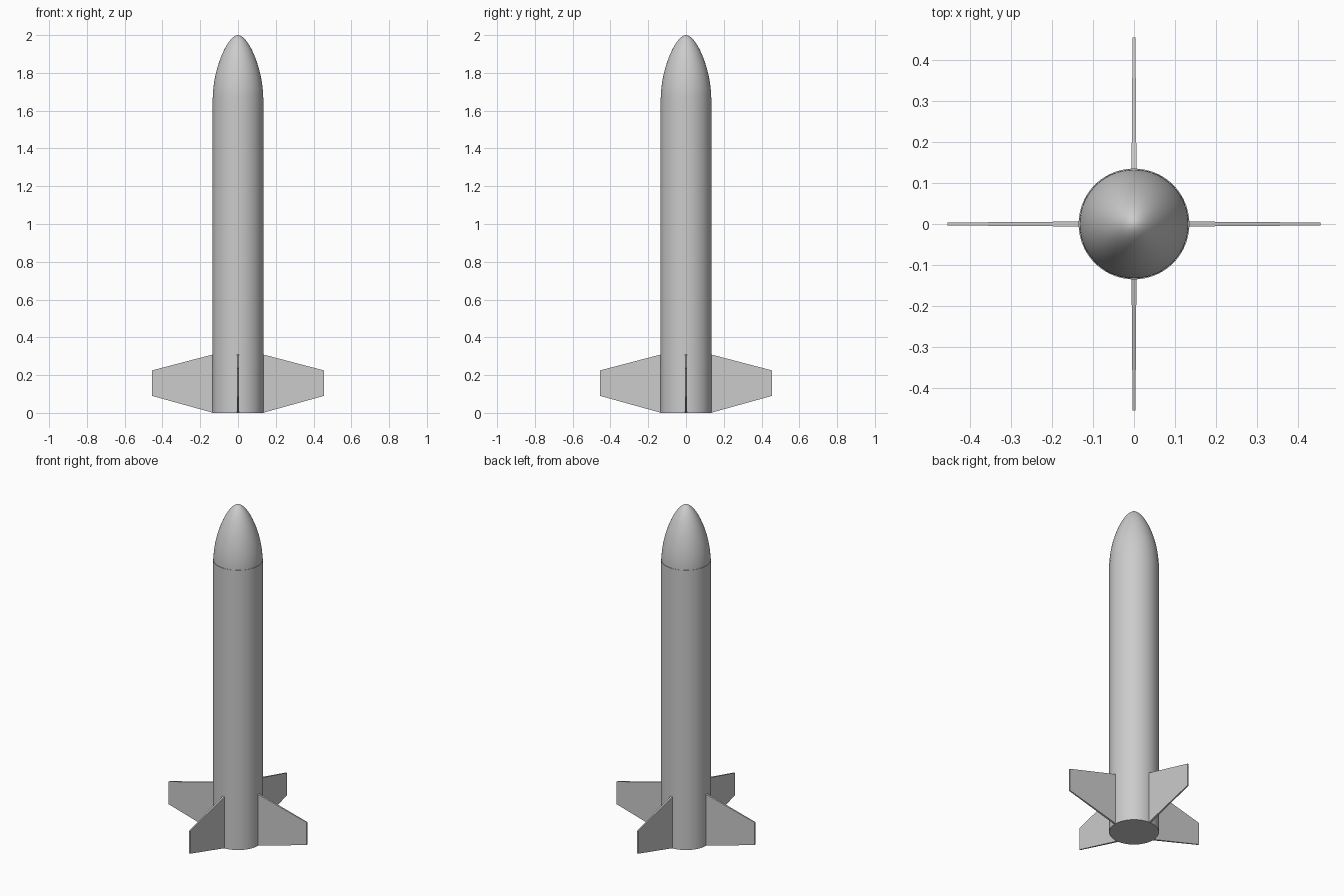
import bpy
import bmesh
import math
from mathutils import Vector, Matrix

cube = bpy.data.objects.get("Cube")
if cube:
    bpy.data.objects.remove(cube, do_unlink=True)

SEGMENTS = 96
BODY_RADIUS = 0.135
SHOULDER_Z = 1.67
TOP_Z = 2.0


def add_object(name, bm):
    bmesh.ops.recalc_face_normals(bm, faces=bm.faces)
    mesh = bpy.data.meshes.new(name)
    bm.to_mesh(mesh)
    bm.free()
    obj = bpy.data.objects.new(name, mesh)
    bpy.context.collection.objects.link(obj)
    return obj


def smooth(obj, degrees=30):
    bpy.ops.object.select_all(action="DESELECT")
    obj.select_set(True)
    bpy.context.view_layer.objects.active = obj
    bpy.ops.object.shade_smooth_by_angle(angle=math.radians(degrees))


def lathe(name, profile):
    """Revolve (radius, z) points around the vertical axis."""
    bm = bmesh.new()
    verts = [bm.verts.new((r, 0, z)) for r, z in profile]
    edges = [bm.edges.new(pair) for pair in zip(verts, verts[1:])]
    bmesh.ops.spin(bm, geom=verts + edges, cent=(0, 0, 0), axis=(0, 0, 1),
                   angle=math.tau, steps=SEGMENTS)
    bmesh.ops.remove_doubles(bm, verts=bm.verts, dist=1e-5)
    obj = add_object(name, bm)
    smooth(obj)
    return obj


def bezier(a, b, c, d, steps):
    a, b, c, d = map(Vector, (a, b, c, d))
    for i in range(steps + 1):
        t = i / steps
        u = 1 - t
        yield tuple(a * u**3 + b * 3*u*u*t + c * 3*u*t*t + d * t**3)


# Cylindrical body with a closed base
lathe("body_tube", [(0, 0), (BODY_RADIUS, 0),
                    (BODY_RADIUS, SHOULDER_Z), (0, SHOULDER_Z)])

# Rounded ogive nose
nose_radius = BODY_RADIUS - 0.002
lathe("nose_cone", bezier((nose_radius, SHOULDER_Z), (nose_radius, 1.82),
                          (0.055, TOP_Z), (0, TOP_Z), 28))


# Thin trapezoid fins, tapering in thickness towards the tip
def fin(name, angle):
    bm = bmesh.new()
    outline = [(0.13, 0.0, 0.006), (0.455, 0.09, 0.0035),
               (0.455, 0.225, 0.0035), (0.13, 0.31, 0.006)]
    sides = [[bm.verts.new((r, s * half, z)) for r, z, half in outline]
             for s in (-1, 1)]
    bm.faces.new(sides[0])
    bm.faces.new(reversed(sides[1]))
    for i in range(4):
        j = (i + 1) % 4
        bm.faces.new((sides[0][i], sides[1][i], sides[1][j], sides[0][j]))
    bm.transform(Matrix.Rotation(angle, 4, "Z"))
    return add_object(name, bm)


for i, side in enumerate(("left", "back", "right", "front")):
    fin(side + "_fin", i * math.pi / 2)
